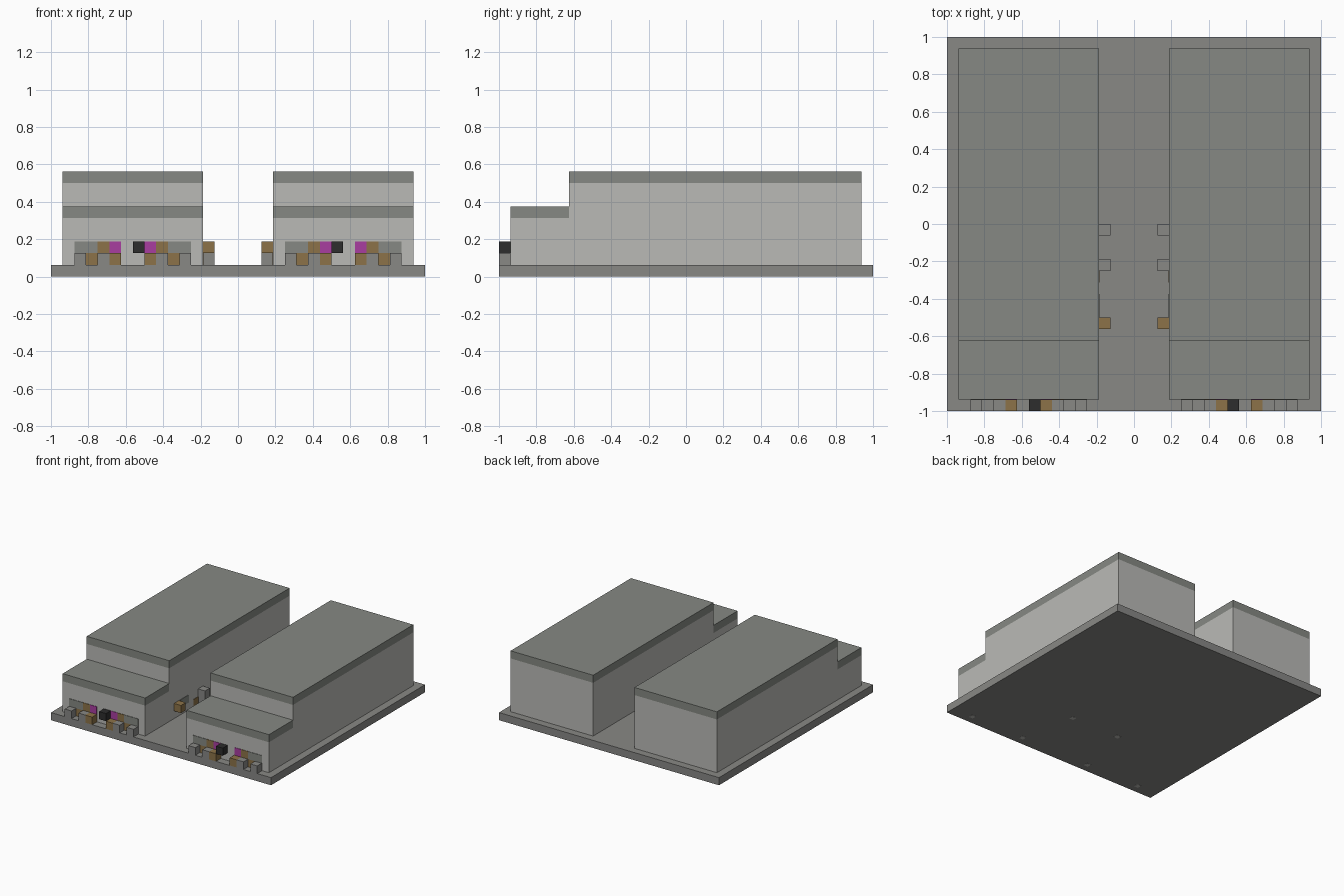
import bpy
import bmesh

if "Cube" in bpy.data.objects:
    bpy.data.objects.remove(bpy.data.objects["Cube"], do_unlink=True)

U = 1 / 16      # modular grid cell
T = 0.06        # plate thickness in cells


def material(name, r, g, b):
    m = bpy.data.materials.new(name)
    m.use_nodes = True
    m.diffuse_color = (r, g, b, 1)
    m.node_tree.nodes["Principled BSDF"].inputs["Base Color"].default_value = (r, g, b, 1)
    return m


slab_grey = material("slab grey", 0.246, 0.246, 0.235)
trim_grey = material("trim grey", 0.238, 0.25, 0.228)
wall_grey = material("wall light grey", 0.491, 0.491, 0.468)
brown = material("brown", 0.262, 0.171, 0.065)
magenta = material("magenta", 0.392, 0.048, 0.352)
black = material("charcoal", 0.026, 0.026, 0.026)


def finish(name, bm, mat):
    bmesh.ops.recalc_face_normals(bm, faces=bm.faces)
    mesh = bpy.data.meshes.new(name)
    bm.to_mesh(mesh)
    bm.free()
    mesh.materials.append(mat)
    obj = bpy.data.objects.new(name, mesh)
    bpy.context.collection.objects.link(obj)


def box(name, mat, xs, ys, zs, side=1):
    """Axis-aligned box from ranges in cells, mirrored in x when side is -1."""
    bm = bmesh.new()
    bmesh.ops.create_cube(bm, size=1)
    for v in bm.verts:
        v.co = [U * (a + b + 2 * c * (b - a)) / 2 for (a, b), c in zip((xs, ys, zs), v.co)]
        v.co.x *= side
    finish(name, bm, mat)


def extrude_x(name, mat, profile, xs, side):
    """Extrude a y-z profile between two x positions."""
    bm = bmesh.new()
    face = bm.faces.new([bm.verts.new((side * xs[0] * U, y * U, z * U)) for y, z in profile])
    new = bmesh.ops.extrude_face_region(bm, geom=[face])["geom"]
    verts = [g for g in new if isinstance(g, bmesh.types.BMVert)]
    bmesh.ops.translate(bm, verts=verts, vec=(side * (xs[1] - xs[0]) * U, 0, 0))
    finish(name, bm, mat)


box("base_slab", slab_grey, (-16, 16), (-16, 16), (0, 1))

SPAN = (3, 15)
STEPPED = [(-15, 1), (15, 1), (15, 8), (-10, 8), (-10, 5), (-15, 5)]

for side, label in ((1, "left"), (-1, "right")):
    # Stepped block with roof bands
    extrude_x(label + "_block_wall", wall_grey, STEPPED, SPAN, side)
    box(label + "_upper_roof", trim_grey, SPAN, (-10, 15), (8, 9), side)
    box(label + "_lower_roof", trim_grey, SPAN, (-15, -10), (5, 6), side)

    # Small blocks along the front, symmetric about the block's own centre
    for flip in (False, True):
        end = "outer" if flip else "inner"

        def span(a, b):
            return (18 - b, 18 - a) if flip else (a, b)

        for i, (x, mat) in enumerate(((4, slab_grey), (6, slab_grey), (7, brown))):
            box(f"{label}_{end}_front_block_{i}", mat, span(x, x + 1), (-16, -15), (1, 2), side)

        # Flat coloured panels on the front wall
        panels = ((4, 6, 2, trim_grey), (6, 7, 2, brown), (7, 8, 2, magenta), (5, 6, 1, brown))
        for i, (a, b, z, mat) in enumerate(panels):
            box(f"{label}_{end}_front_panel_{i}", mat, span(a, b), (-15 - T, -15), (z, z + 1), side)

        # Pale spots on the underside
        x = 13 if flip else 5.1
        box(f"{label}_{end}_under_spot", wall_grey, (x - .3, x + .3), (-15.1, -14.5), (-T / 4, 0), side)

    box(label + "_front_dark_block", black, (8, 9), (-16, -15), (2, 3), side)

    # Blocks and panels on the wall facing the alley
    box(label + "_alley_brown_block", brown, (2, 3), (-9, -8), (2, 3), side)
    for i, y in enumerate((-4, -1)):
        box(f"{label}_alley_post_{i}", slab_grey, (2, 3), (y, y + 1), (1, 3), side)
    box(label + "_alley_grey_panel", trim_grey, (3 - T, 3), (-8, -6), (2, 3), side)
    box(label + "_alley_brown_panel", brown, (3 - T, 3), (-5, -4), (1, 2), side)
    box(label + "_alley_under_spot", wall_grey, (3.2, 3.8), (-7.6, -7), (-T / 4, 0), side)
